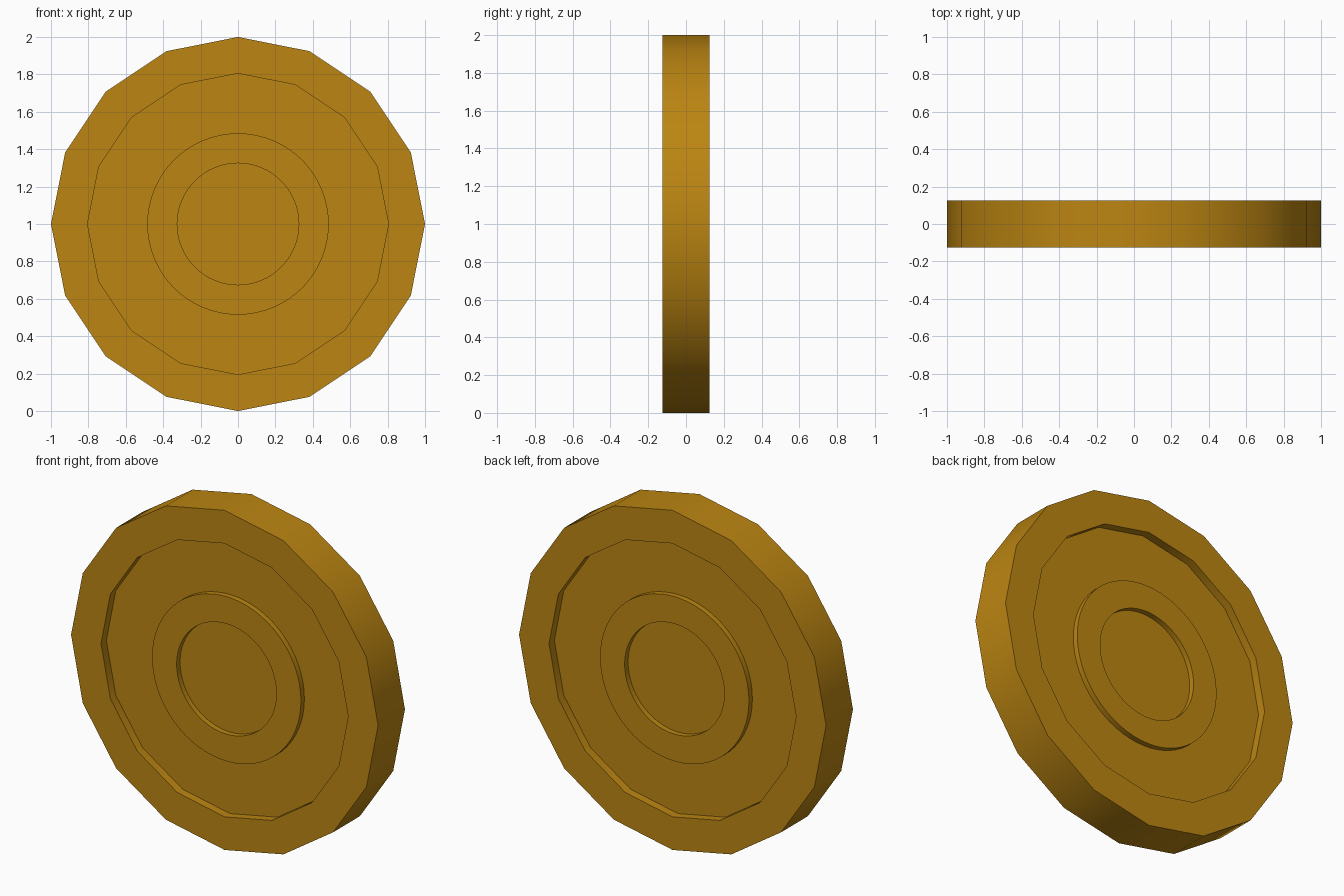
import bpy, bmesh, math

if "Cube" in bpy.data.objects:
    bpy.data.objects.remove(bpy.data.objects["Cube"])

HALF = 0.125      # half the coin thickness
FLOOR = 0.075     # half thickness inside the rim
RELIEF = 0.107    # height of the raised ring

gold = bpy.data.materials.new("gold")
gold.diffuse_color = (0.50, 0.235, 0.006, 1)
gold.use_nodes = True
gold.node_tree.nodes["Principled BSDF"].inputs["Base Color"].default_value = gold.diffuse_color


def lathe(name, profile, steps, closed=False):
    """Spin an (r, y) profile round the coin axis, which runs along y at z = 1."""
    bm = bmesh.new()
    vs = [bm.verts.new((r, y, 0)) for r, y in profile]
    es = [bm.edges.new(p) for p in zip(vs, vs[1:])]
    if closed:
        es.append(bm.edges.new((vs[-1], vs[0])))
    bmesh.ops.spin(bm, geom=vs + es, cent=(0, 0, 0), axis=(0, 1, 0),
                   angle=math.tau, steps=steps, use_duplicate=False)
    bmesh.ops.remove_doubles(bm, verts=bm.verts, dist=1e-5)
    bmesh.ops.recalc_face_normals(bm, faces=bm.faces)
    me = bpy.data.meshes.new(name)
    bm.to_mesh(me)
    bm.free()
    me.materials.append(gold)
    ob = bpy.data.objects.new(name, me)
    ob.location.z = 1
    bpy.context.collection.objects.link(ob)
    bpy.ops.object.select_all(action='DESELECT')
    ob.select_set(True)
    bpy.context.view_layer.objects.active = ob
    bpy.ops.object.shade_smooth_by_angle(angle=math.radians(30))
    return ob


# Sixteen-sided coin with a raised rim on both faces
lathe("coin_body", [(0, -FLOOR), (0.805, -FLOOR), (0.805, -HALF), (1, -HALF),
                    (1, HALF), (0.805, HALF), (0.805, FLOOR), (0, FLOOR)], 16)

# Plain round relief on each face
for side, name in ((-1, "front_ring"), (1, "back_ring")):
    low, high = side * (FLOOR - 0.01), side * RELIEF
    lathe(name, [(0.325, low), (0.485, low), (0.485, high), (0.325, high)], 64, closed=True)
